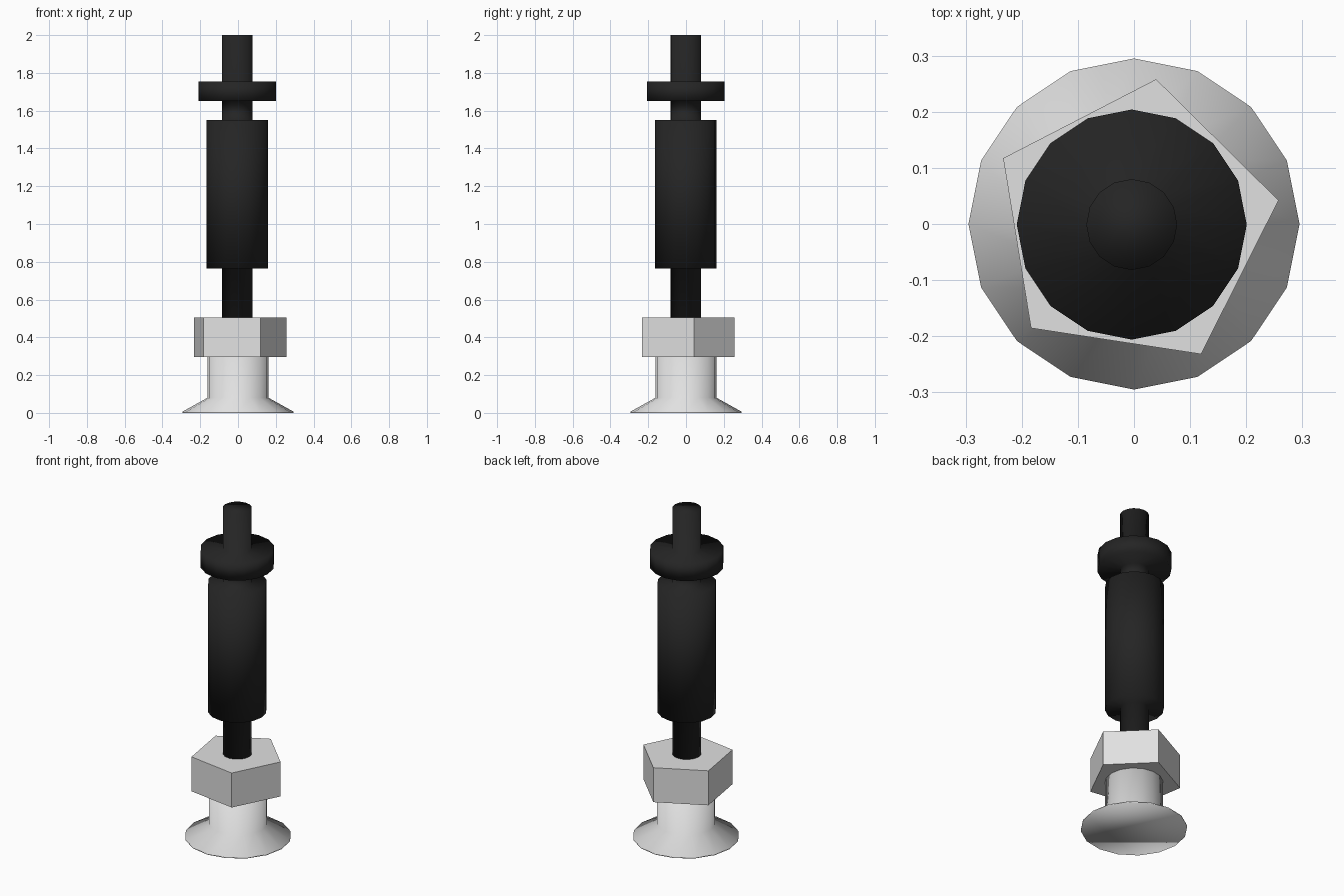
import bpy, bmesh, math

if "Cube" in bpy.data.objects:
    bpy.data.objects.remove(bpy.data.objects["Cube"])


def material(name, r, g, b):
    m = bpy.data.materials.new(name)
    m.diffuse_color = (r, g, b, 1)
    m.use_nodes = True
    m.node_tree.nodes["Principled BSDF"].inputs["Base Color"].default_value = m.diffuse_color
    return m


black = material("black rubber", 0.018, 0.018, 0.018)
grey = material("light grey metal", 0.75, 0.75, 0.75)


def lathe(name, profile, mat, sides=16, phase=0.0, smooth=True, centre=(0, 0)):
    """Closed solid turned around z from (radius, height) points, bottom to top."""
    bm = bmesh.new()
    rings = []
    for r, z in profile:
        rings.append([bm.verts.new((centre[0] + r * math.cos(phase + 2 * math.pi * i / sides),
                                    centre[1] + r * math.sin(phase + 2 * math.pi * i / sides), z))
                      for i in range(sides)])
    for lo, hi in zip(rings, rings[1:]):
        for i in range(sides):
            j = (i + 1) % sides
            bm.faces.new((lo[i], lo[j], hi[j], hi[i]))
    bm.faces.new(rings[0][::-1])
    bm.faces.new(rings[-1])
    for f in bm.faces:
        f.smooth = smooth
    me = bpy.data.meshes.new(name)
    bm.to_mesh(me)
    bm.free()
    me.materials.append(mat)
    ob = bpy.data.objects.new(name, me)
    bpy.context.collection.objects.link(ob)
    return ob


# flared foot with its neck
lathe("flared_foot", [(0.295, 0), (0.295, 0.006), (0.162, 0.08), (0.162, 0.295)], grey)

# five-sided nut
lathe("nut", [(0.261, 0.295), (0.261, 0.505)], grey,
      sides=5, phase=math.radians(9.3), smooth=False)

# rod, thick sleeve and collar turned as one piece
lathe("rod_with_sleeve_and_collar", [
    (0.081, 0.50), (0.081, 0.765),
    (0.163, 0.765), (0.163, 1.55),
    (0.081, 1.55), (0.081, 1.65),
    (0.205, 1.65), (0.205, 1.755),
    (0.081, 1.755), (0.081, 2.0)], black, centre=(-0.004, -0.001))
